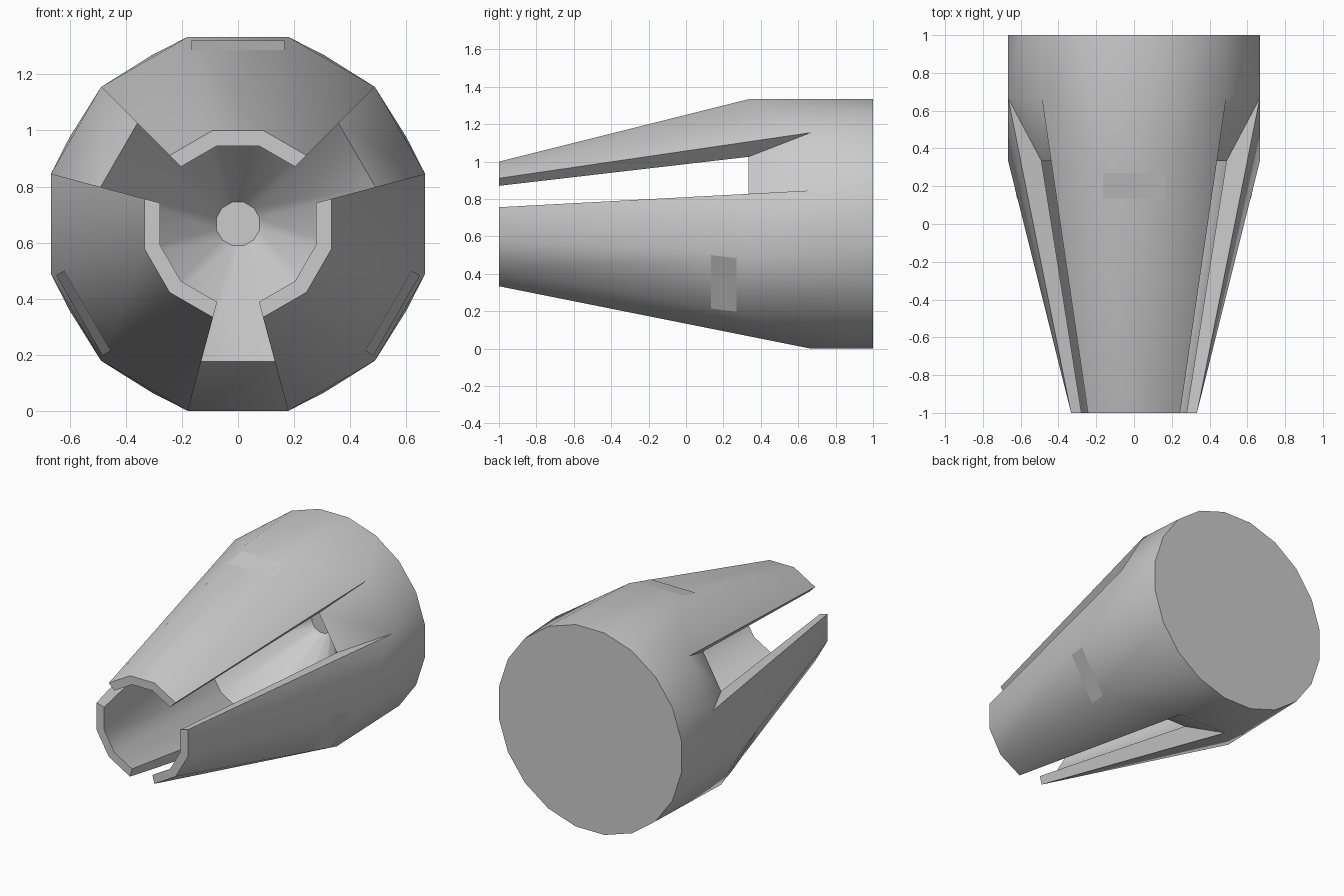
import bpy, bmesh
from math import radians, sin, cos, pi

if "Cube" in bpy.data.objects:
    bpy.data.objects.remove(bpy.data.objects["Cube"])

CZ = 0.667                      # height of the long axis
N = 12                          # sides of the jaw rings


def point(r, deg, y):
    a = radians(deg)
    return (r * cos(a), y, CZ + r * sin(a))


def finish(bm, name, angle=35):
    bmesh.ops.recalc_face_normals(bm, faces=bm.faces)
    me = bpy.data.meshes.new(name)
    bm.to_mesh(me)
    bm.free()
    ob = bpy.data.objects.new(name, me)
    bpy.context.collection.objects.link(ob)
    bpy.ops.object.select_all(action='DESELECT')
    ob.select_set(True)
    bpy.context.view_layer.objects.active = ob
    bpy.ops.object.shade_smooth_by_angle(angle=radians(angle))
    return ob


def ring(bm, n, start, r, y):
    """Ring of n vertices; y may depend on the vertex index."""
    return [bm.verts.new(point(r, start + 360 / n * k, y(k) if callable(y) else y))
            for k in range(n)]


# Three-jawed tapered body: each jaw spans three sides, the fourth is a slot
bm = bmesh.new()
is_edge = lambda k: k % 4 in (0, 3)
tip_out = ring(bm, N, 45, 0.345, -1)
shoulder = ring(bm, N, 45, 0.69, lambda k: 0.667 if is_edge(k) else 0.333)
tip_in = ring(bm, N, 45, 0.288, -1)
throat = ring(bm, N, 45, 0.507, 0.333)
pit = ring(bm, N, 45, 0.08, 0.88)
back = ring(bm, 20, 45, 0.675, 1)
face = bm.faces.new

for k in range(N):
    j = (k + 1) % N
    if k % 4 == 3:              # sloped end of the slot
        face((shoulder[k], shoulder[j], throat[j], throat[k]))
    else:                       # jaw: outside, inside and tip
        if k % 4 == 2:
            face((tip_out[j], shoulder[k], tip_out[k]))
            face((tip_out[j], shoulder[j], shoulder[k]))
        else:
            face((tip_out[k], shoulder[j], tip_out[j]))
            face((tip_out[k], shoulder[k], shoulder[j]))
        face((tip_in[k], tip_in[j], throat[j], throat[k]))
        face((tip_out[k], tip_out[j], tip_in[j], tip_in[k]))
    if is_edge(k):              # side wall of a slot
        face((tip_out[k], shoulder[k], throat[k], tip_in[k]))
    face((throat[k], throat[j], pit[j], pit[k]))
face(pit)
face(back)

# Stitch the 12-sided shoulder to the 20-sided back rim
i = j = 0
while i < N or j < 20:
    a, b = shoulder[i % N], back[j % 20]
    if j >= 20 or (i < N and (i + 0.5) / N < (j + 0.5) / 20):
        face((a, shoulder[(i + 1) % N], b))
        i += 1
    else:
        face((a, back[(j + 1) % 20], b))
        j += 1
finish(bm, "jawed_body")

# Flush marker strip on the middle side of each jaw
for n, deg in enumerate((90, 210, 330)):
    bm = bmesh.new()
    t = radians(deg)
    corners = []
    for y, w in ((0.135, -0.165), (0.135, 0.165), (0.27, 0.165), (0.27, -0.165)):
        h = 0.3335 + (y + 1) * 0.25 + 0.002
        corners.append(bm.verts.new((h * cos(t) - w * sin(t), y,
                                     CZ + h * sin(t) + w * cos(t))))
    f = bm.faces.new(corners)
    f.normal_update()
    if f.normal.x * cos(t) + f.normal.z * sin(t) < 0:
        f.normal_flip()
    me = bpy.data.meshes.new(f"marker_strip_{n + 1}")
    bm.to_mesh(me)
    bm.free()
    bpy.context.collection.objects.link(
        bpy.data.objects.new(f"marker_strip_{n + 1}", me))
